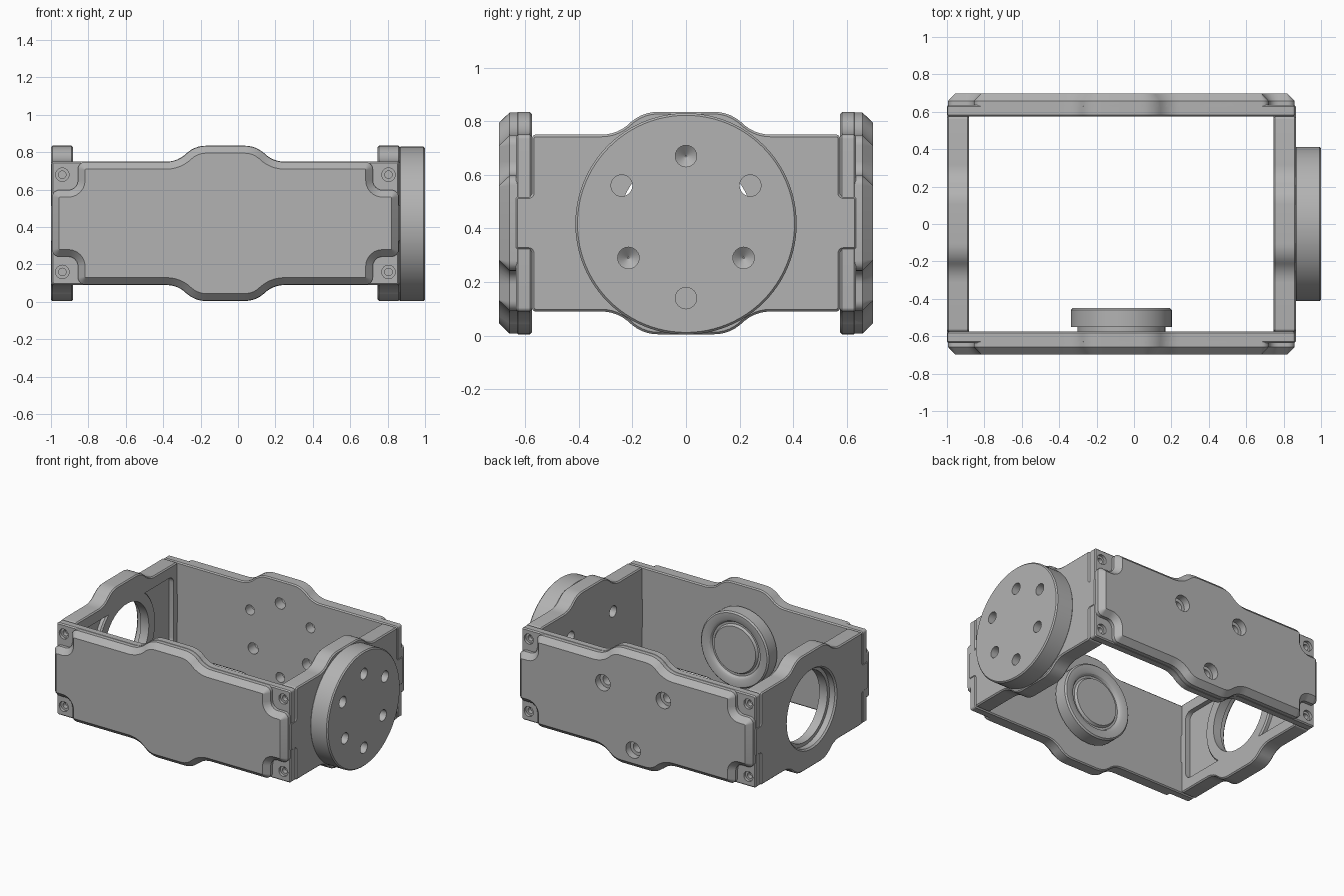
import bpy, bmesh, math
from mathutils import Matrix, Vector

if "Cube" in bpy.data.objects:
    bpy.data.objects.remove(bpy.data.objects["Cube"])

grey = bpy.data.materials.new("machined grey")
grey.use_nodes = True
colour = (0.45, 0.45, 0.45, 1)
grey.diffuse_color = colour
grey.node_tree.nodes["Principled BSDF"].inputs["Base Color"].default_value = colour

CX, CZ = -0.0675, 0.42          # centre of the rectangular frame
END, SIDE = 0.9325, 0.575       # half length, half inner width


def frame(u, w):
    """Wall frame: u runs along the wall, v is up, w points outward."""
    m = Matrix((u, (0, 0, 1), w)).transposed().to_4x4()
    m.translation = (CX, 0, CZ)
    return m


FRONT = frame((1, 0, 0), (0, -1, 0))
BACK = frame((-1, 0, 0), (0, 1, 0))
LEFT = frame((0, 1, 0), (1, 0, 0))
RIGHT = frame((0, -1, 0), (-1, 0, 0))


def loft(name, loops, m):
    """Skin a list of equal loops and cap both ends."""
    bm = bmesh.new()
    rings = [[bm.verts.new(m @ Vector(p)) for p in loop] for loop in loops]
    n = len(rings[0])
    for a, b in zip(rings, rings[1:]):
        for i in range(n):
            j = (i + 1) % n
            bm.faces.new((a[i], a[j], b[j], b[i]))
    bm.faces.new(rings[0][::-1])
    bm.faces.new(rings[-1])
    bmesh.ops.recalc_face_normals(bm, faces=bm.faces)
    mesh = bpy.data.meshes.new(name)
    bm.to_mesh(mesh)
    bm.free()
    mesh.materials.append(grey)
    ob = bpy.data.objects.new(name, mesh)
    bpy.context.collection.objects.link(ob)
    return ob


def lathe(name, profile, m, u=0, v=0, segs=64):
    turn = [2 * math.pi * i / segs for i in range(segs)]
    return loft(name, [[(u + r * math.cos(t), v + r * math.sin(t), w) for t in turn]
                       for r, w in profile], m)


def mirrored(quarter):
    """Full outline from the corners (u, v, radius) of one quarter."""
    flip = quarter[::-1]
    return (quarter + [(-u, v, r) for u, v, r in flip]
            + [(-u, -v, r) for u, v, r in quarter] + [(u, -v, r) for u, v, r in flip])


def rounded(corners, inset, w, segs=6):
    """Outline moved inward by inset, with filleted corners."""
    pts = [Vector(c[:2]) for c in corners]
    n = len(pts)
    moved, radii = [], []
    for i, p in enumerate(pts):
        d1 = (p - pts[i - 1]).normalized()
        d2 = (pts[(i + 1) % n] - p).normalized()
        n1, n2 = Vector((-d1.y, d1.x)), Vector((-d2.y, d2.x))
        moved.append(p + (n1 + n2) * inset / (1 + n1.dot(n2)))
        convex = d1.x * d2.y - d1.y * d2.x > 0
        radii.append(max(0.004, corners[i][2] + (-inset if convex else inset)))
    out = []
    for i, p in enumerate(moved):
        a = (moved[i - 1] - p).normalized()
        b = (moved[(i + 1) % n] - p).normalized()
        half = a.angle(b) / 2
        centre = p + (a + b).normalized() * radii[i] / math.sin(half)
        reach = radii[i] / math.tan(half)
        s, e = p + a * reach - centre, p + b * reach - centre
        sweep = s.angle_signed(e)
        for k in range(segs + 1):
            q = centre + Matrix.Rotation(-sweep * k / segs, 2) @ s
            out.append((q.x, q.y, w))
    return out


def slab(name, corners, levels, m):
    return loft(name, [rounded(corners, inset, w) for w, inset in levels], m)


def combine(ob, other, mode):
    mod = ob.modifiers.new(mode.lower(), 'BOOLEAN')
    mod.operation, mod.object, mod.solver = mode, other, 'EXACT'
    with bpy.context.temp_override(object=ob, active_object=ob, selected_objects=[ob]):
        bpy.ops.object.modifier_apply(modifier=mod.name)
    bpy.data.objects.remove(other)


def drill(ob, profile, m, u, v):
    combine(ob, lathe("drill", profile, m, u, v, 24), 'DIFFERENCE')


BUMP = [(0.25, 0.33, 0.15), (0.17, 0.415, 0.15)]
THROUGH = [(-0.24, 0.14), (0.24, 0.14)]
BLIND = [(0, 0.25), (-0.215, -0.13), (0.215, -0.13)]
LOW = (0, -0.28)


# Long walls: thin base with a chamfered raised panel that leaves screw pads
def long_wall(name, m):
    e = END - 0.004
    base = mirrored([(e, 0.33, 0.015)] + BUMP)
    panel = mirrored([(e, 0.18, 0.04), (0.79, 0.18, 0.05), (0.79, 0.33, 0.04)] + BUMP)
    ob = slab(name, base, [(SIDE, 0.008), (0.583, 0), (0.627, 0), (0.635, 0.008)], m)
    combine(ob, slab("panel", panel, [(0.605, 0.002), (0.658, 0.002), (0.697, 0.04)], m), 'UNION')
    for su in (-1, 1):
        for sv in (-1, 1):
            drill(ob, [(0.02, 0.585), (0.02, 0.615), (0.036, 0.615), (0.036, 0.72)],
                  m, su * 0.872, sv * 0.26)
    return ob


front_wall = long_wall("front_wall", FRONT)
back_wall = long_wall("back_wall", BACK)
for u, v in THROUGH + [LOW]:
    drill(back_wall, [(0.035, 0.5), (0.035, 0.645), (0.058, 0.645), (0.058, 0.75)], BACK, u, v)
for u, v in BLIND:
    drill(back_wall, [(0.04, 0.5), (0.04, 0.65), (0.003, 0.665)], BACK, u, v)


# Short walls with locking tabs between the long walls
def short_wall(name, m):
    corners = mirrored([(0.637, 0.1, 0.012), (SIDE, 0.1, 0.012), (SIDE, 0.33, 0.015)] + BUMP)
    w0 = END - 0.118
    return slab(name, corners, [(w0, 0.008), (w0 + 0.008, 0), (END - 0.008, 0), (END, 0.008)], m)


left_wall = short_wall("left_wall", LEFT)
right_wall = short_wall("right_wall", RIGHT)

# Right wall: inner pocket, round boss and stepped opening
pocket = mirrored([(0.53, 0.25, 0.05)])
combine(right_wall, slab("pocket", pocket, [(0.75, 0), (0.85, 0)], RIGHT), 'DIFFERENCE')
combine(right_wall, lathe("boss", [(0.32, 0.816), (0.33, 0.826), (0.33, 0.88)], RIGHT), 'UNION')
combine(right_wall, lathe("opening", [(0.25, 0.7), (0.25, 0.88), (0.275, 0.88),
                                      (0.275, 0.922), (0.3, 0.947)], RIGHT), 'DIFFERENCE')

# Left wall: round mounting disc with six holes
mount_disc = lathe("mount_disc", [(0.405, 0.925), (0.413, 0.936), (0.413, 1.059),
                                  (0.405, 1.0675)], LEFT, 0, -0.003, 96)
for u, v in THROUGH:
    for ob in (left_wall, mount_disc):
        drill(ob, [(0.04, 0.7), (0.04, 1.2)], LEFT, u, v)
for u, v in BLIND:
    drill(mount_disc, [(0.003, 0.97), (0.04, 1.0), (0.04, 1.2)], LEFT, u, v)
drill(mount_disc, [(0.04, 0.98), (0.04, 1.2)], LEFT, *LOW)

# Front wall: bearing hub on the inside, with a concentric groove
hub = lathe("bearing_hub", [(0.165, 0.458), (0.175, 0.475), (0.19, 0.475), (0.2, 0.458),
                            (0.215, 0.45), (0.26, 0.45), (0.27, 0.46), (0.27, 0.55),
                            (0.235, 0.55), (0.235, 0.59)], FRONT)

# Smooth the round parts, keep the edges crisp
parts = [front_wall, back_wall, left_wall, right_wall, mount_disc, hub]
bpy.ops.object.select_all(action='DESELECT')
for ob in parts:
    ob.select_set(True)
bpy.context.view_layer.objects.active = front_wall
bpy.ops.object.shade_smooth_by_angle(angle=math.radians(30))
